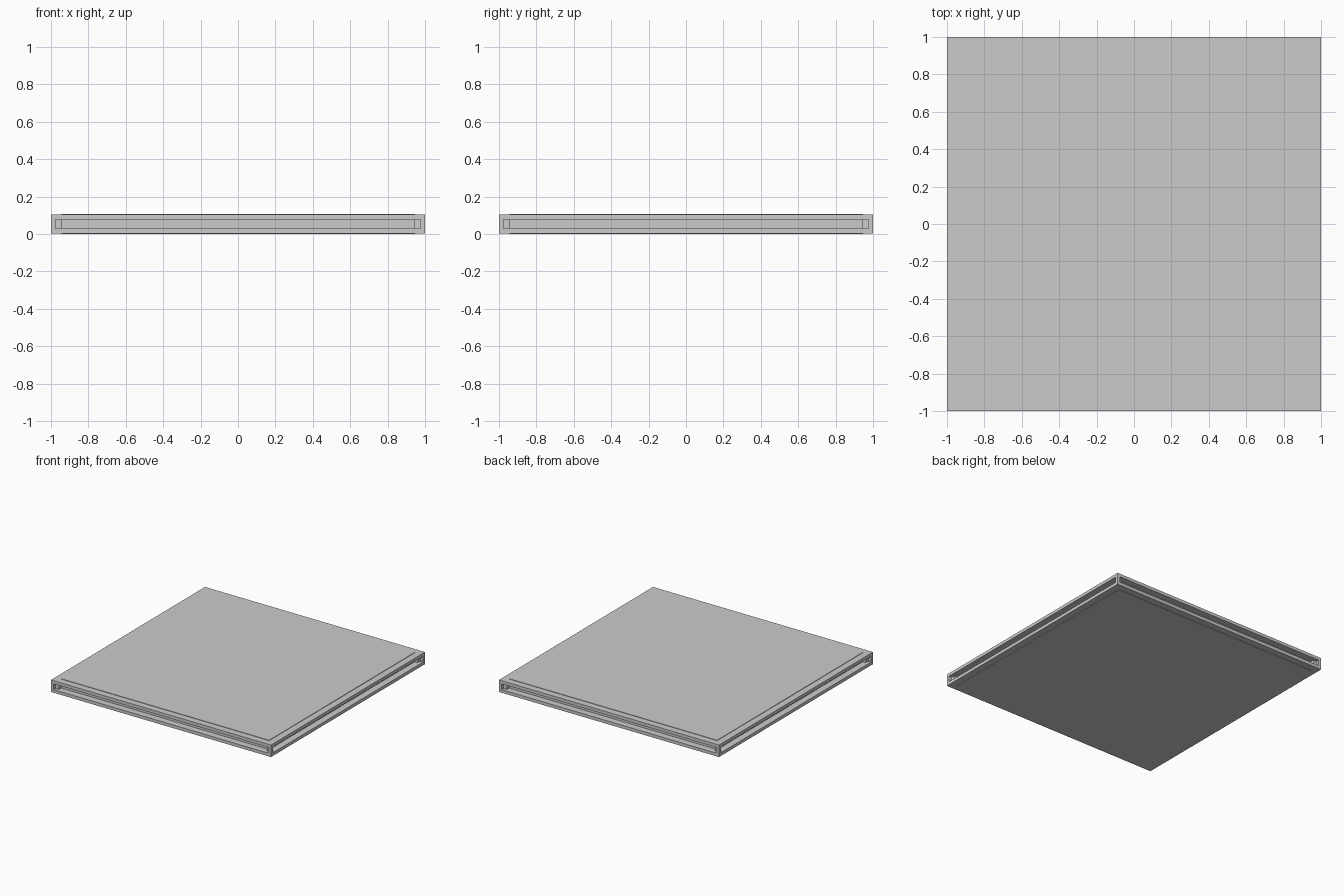
import bpy
import bmesh

if "Cube" in bpy.data.objects:
    bpy.data.objects.remove(bpy.data.objects["Cube"])

H = 0.107            # total height
STEP = 0.004         # panel stands slightly proud of the frame
CORE = 0.945         # half width of the central panel
RIM = 0.03           # height of each groove edge


def finish(bm, name):
    bmesh.ops.recalc_face_normals(bm, faces=bm.faces)
    mesh = bpy.data.meshes.new(name)
    bm.to_mesh(mesh)
    bm.free()
    obj = bpy.data.objects.new(name, mesh)
    bpy.context.collection.objects.link(obj)
    return obj


def box(name, x0, x1, y0, y1, z0, z1):
    bm = bmesh.new()
    bmesh.ops.create_cube(bm, size=1)
    for v in bm.verts:
        v.co = ((x0 + x1) / 2 + v.co.x * (x1 - x0),
                (y0 + y1) / 2 + v.co.y * (y1 - y0),
                (z0 + z1) / 2 + v.co.z * (z1 - z0))
    return finish(bm, name)


def square_ring(name, outer, inner, z0, z1):
    bm = bmesh.new()
    profile = [(outer, z0), (outer, z1), (inner, z1), (inner, z0)]
    corners = [(-1, -1), (1, -1), (1, 1), (-1, 1)]
    rows = [[bm.verts.new((sx * r, sy * r, z)) for r, z in profile]
            for sx, sy in corners]
    for i in range(4):
        a, b = rows[i], rows[(i + 1) % 4]
        for j in range(4):
            k = (j + 1) % 4
            bm.faces.new((a[j], b[j], b[k], a[k]))
    return finish(bm, name)


# Central panel, whose sides form the groove floors
box("central_panel", -CORE, CORE, -CORE, CORE, 0, H)

# Upper and lower frame rims
square_ring("lower_rim", 1, CORE, STEP, RIM)
square_ring("upper_rim", 1, CORE, H - RIM, H - STEP)

# Stepped corner posts closing the groove ends
for sx in (-1, 1):
    for sy in (-1, 1):
        for name, a, b in (("corner_post", 0.975, 1.0), ("inner_corner_post", CORE, 0.975)):
            x0, x1 = sorted((sx * a, sx * b))
            y0, y1 = sorted((sy * a, sy * b))
            box(name, x0, x1, y0, y1, RIM, H - RIM)
